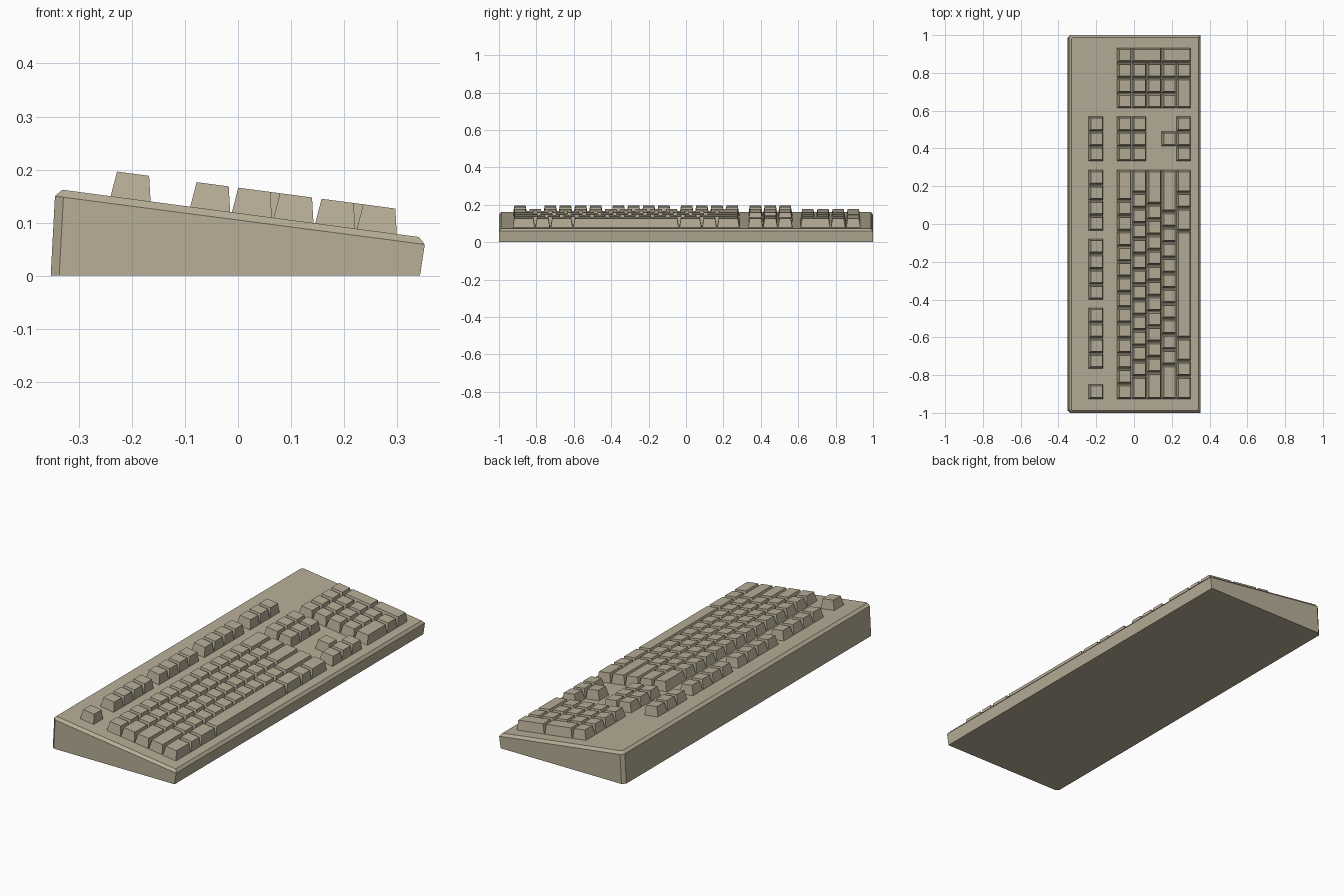
import bpy, bmesh

if "Cube" in bpy.data.objects:
    bpy.data.objects.remove(bpy.data.objects["Cube"])

U = 0.081            # key unit along y
Y0 = -0.928          # left edge of the key field
PITCH = 0.0785       # row spacing along x
ROW0 = -0.091        # back edge of the number row


def deck(x):
    """Height of the sloping top plate."""
    return 0.118 - 0.133 * x


beige = bpy.data.materials.new("warm beige plastic")
beige.diffuse_color = (0.48, 0.425, 0.31, 1)
beige.use_nodes = True
beige.node_tree.nodes["Principled BSDF"].inputs["Base Color"].default_value = beige.diffuse_color


def finish(bm, name):
    bmesh.ops.recalc_face_normals(bm, faces=bm.faces)
    me = bpy.data.meshes.new(name)
    bm.to_mesh(me)
    bm.free()
    me.materials.append(beige)
    ob = bpy.data.objects.new(name, me)
    bpy.context.collection.objects.link(ob)
    return ob


def loft(bm, rings):
    """Skin closed rings of equal length and cap both ends."""
    loops = [[bm.verts.new(p) for p in r] for r in rings]
    n = len(loops[0])
    for a, b in zip(loops, loops[1:]):
        for i in range(n):
            j = (i + 1) % n
            bm.faces.new((a[i], a[j], b[j], b[i]))
    bm.faces.new(loops[0][::-1])
    bm.faces.new(loops[-1])


# Wedge case: outline with chamfered rear corners
def outline(xb, zb, xf, zf, y, c):
    s = (zf - zb) / (xf - xb)
    pts = [(xf, -y), (xf, y), (xb + c, y), (xb, y - c), (xb, -y + c), (xb + c, -y)]
    return [(x, yy, zb + s * (x - xb)) for x, yy in pts]


bm = bmesh.new()
loft(bm, [outline(-0.353, 0, 0.343, 0, 1.0, 0.016),
          outline(-0.345, 0.150, 0.352, 0.059, 1.0, 0.016),
          outline(-0.331, 0.162, 0.341, 0.073, 0.988, 0.007)])
finish(bm, "keyboard_case")


# Tapered keycap spanning x0..x1 and y0..y1 on the deck
def key(bm, x0, x1, y0, y1):
    def ring(xa, xb, ya, yb, h):
        return [(x, y, deck(x) + h) for x, y in
                ((xa, ya), (xb, ya), (xb, yb), (xa, yb))]
    g = 0.0015
    y0, y1 = y0 + g, y1 - g
    loft(bm, [ring(x0, x1, y0, y1, -0.004),
              ring(x0 + 0.013, x1 - 0.003, y0 + 0.009, y1 - 0.009, 0.048)])


def row_key(bm, row, u, width=1, rows=1, unit=U):
    x = -0.241 if row < 0 else ROW0 + row * PITCH
    key(bm, x, x + PITCH * rows - 0.002, Y0 + u * unit, Y0 + (u + width) * unit)


# Function row
bm = bmesh.new()
for u in [0, 2, 3, 4, 5, 6.5, 7.5, 8.5, 9.5, 11, 12, 13, 14]:
    row_key(bm, -1, u)
finish(bm, "function_keys")

# Main typing block: key widths of each row
rows = [[1] * 13 + [2],
        [1.5] + [1] * 12 + [1.5],
        [1.75] + [1] * 11 + [2.25],
        [2.25] + [1] * 10 + [2.75],
        [1.5, 1, 1.5, 7, 1.5, 1, 1.5]]
bm = bmesh.new()
for r, widths in enumerate(rows):
    u = 0
    for w in widths:
        row_key(bm, r, u, w)
        u += w
finish(bm, "typing_keys")

# Navigation cluster and arrows
NAV = 15.54
bm = bmesh.new()
for r in (-1, 0, 1, 4):
    for i in range(3):
        row_key(bm, r, NAV + i * 0.98)
row_key(bm, 3, NAV + 0.98)
finish(bm, "navigation_keys")

# Number pad with tall right column and wide zero
PAD = 19.0
bm = bmesh.new()
for r in range(4):
    for i in range(3):
        row_key(bm, r, PAD + i)
row_key(bm, 4, PAD, 2)
row_key(bm, 4, PAD + 2)
row_key(bm, 0, PAD + 3)
row_key(bm, 1, PAD + 3, 1, 2)
row_key(bm, 3, PAD + 3, 1, 2)
finish(bm, "number_pad_keys")
